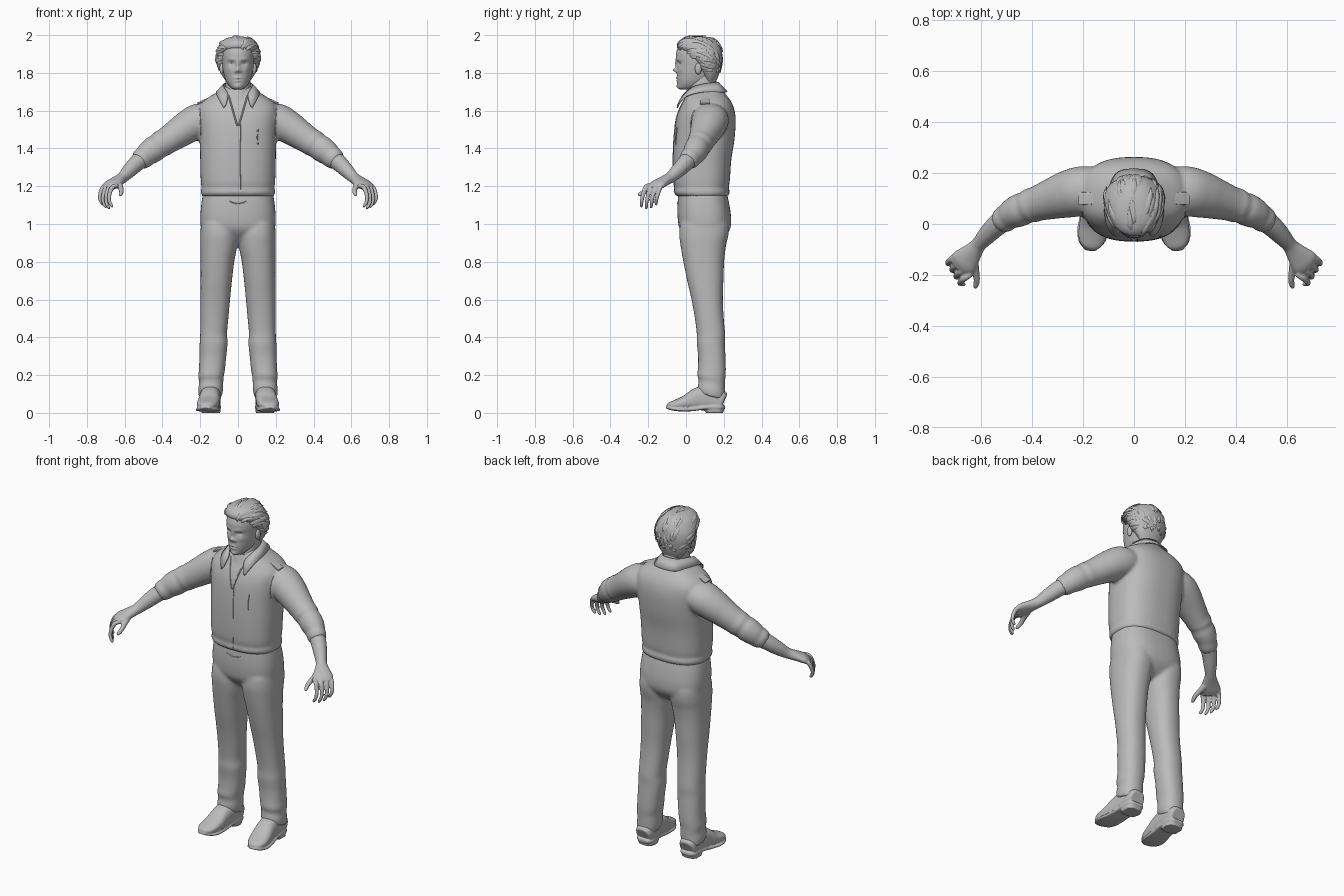
import bpy, bmesh, math, random
from mathutils import Vector
from mathutils.bvhtree import BVHTree

random.seed(4)
grey = bpy.data.materials.new("plain grey")
grey.diffuse_color = (0.5, 0.5, 0.5, 1)


def spline(rows, steps):
    """Catmull-Rom interpolation of tuples of numbers."""
    out = []
    for i in range(len(rows) - 1):
        a, b, c, d = (rows[max(i - 1, 0)], rows[i], rows[i + 1], rows[min(i + 2, len(rows) - 1)])
        for s in range(steps):
            t = s / steps
            out.append([0.5 * (2 * q + (r - p) * t + (2 * p - 5 * q + 4 * r - w) * t * t
                               + (3 * q - p - 3 * r + w) * t ** 3) for p, q, r, w in zip(a, b, c, d)])
    return out + [list(rows[-1])]


def skin(bm, loops, sides=(1,)):
    for sx in sides:
        vs = [[bm.verts.new((p[0] * sx, p[1], p[2])) for p in lp] for lp in loops]
        n = len(vs[0])
        for a, b in zip(vs, vs[1:]):
            for i in range(n):
                bm.faces.new((a[i], a[(i + 1) % n], b[(i + 1) % n], b[i]))
        bm.faces.new(vs[0])
        bm.faces.new(vs[-1])


def unit_ring(seg, n):
    f = lambda v: math.copysign(abs(v) ** (2 / n), v)
    return [(f(math.cos(2 * math.pi * i / seg)), f(math.sin(2 * math.pi * i / seg))) for i in range(seg)]


def stack(bm, rows, sides=(1,), seg=40, steps=4, n=2.3, bump=None, tilt=0):
    """Upright loft, rows are (z, x centre, y front, y back, x half width)."""
    loops = []
    for z, xc, yf, yb, rx in spline(rows, steps):
        lp = []
        for c, s in unit_ring(seg, n):
            p = Vector((xc + rx * c, (yf + yb) / 2 + (yb - yf) / 2 * s, z))
            if bump and s < 0:
                p.y -= bump(p) * min(1, -2 * s)
            p.z -= tilt * s * max(0, 1 - z / .3)
            lp.append(p)
        loops.append(lp)
    skin(bm, loops, sides)


def tube(bm, rows, sides=(1, -1), seg=24, steps=4, n=2, ref=(0, 0, 1)):
    """Loft along a path, rows are (x, y, z, side radius, up radius)."""
    pts = spline(rows, steps)
    loops = []
    for i, p in enumerate(pts):
        t = (Vector(pts[min(i + 1, len(pts) - 1)][:3]) - Vector(pts[max(i - 1, 0)][:3])).normalized()
        side = t.cross(Vector(ref)).normalized()
        up = side.cross(t)
        loops.append([Vector(p[:3]) + side * p[3] * c + up * p[4] * s for c, s in unit_ring(seg, n)])
    skin(bm, loops, sides)


def finish(name, bm, voxel=0, thick=0, angle=50, soft=4):
    bmesh.ops.recalc_face_normals(bm, faces=bm.faces)
    me = bpy.data.meshes.new(name)
    bm.to_mesh(me)
    bm.free()
    ob = bpy.data.objects.new(name, me)
    bpy.context.collection.objects.link(ob)
    me.materials.append(grey)
    bpy.context.view_layer.objects.active = ob
    ob.select_set(True)
    bpy.ops.object.shade_smooth_by_angle(angle=math.radians(angle))
    ob.select_set(False)
    if thick:
        m = ob.modifiers.new("thickness", 'SOLIDIFY')
        m.thickness, m.offset = thick, 0
    if voxel:
        m = ob.modifiers.new("blend", 'REMESH')
        m.mode, m.voxel_size, m.use_smooth_shade = 'VOXEL', voxel, True
        m = ob.modifiers.new("soften", 'SMOOTH')
        m.factor, m.iterations = 0.5, soft
    return ob


def surface(ob):
    bpy.context.view_layer.update()
    return BVHTree.FromObject(ob, bpy.context.evaluated_depsgraph_get())


def seam(name, tree, lines, sides=(1,), r=0.0035):
    """Thin raised stitching projected onto the front of a garment."""
    bm = bmesh.new()
    for line in lines:
        rows = []
        for x, z in spline(line, 8):
            hit = tree.ray_cast(Vector((x, -1, z)), Vector((0, 1, 0)))[0]
            if hit:
                rows.append((x, hit.y, z, r, r))
        tube(bm, rows, sides, seg=6, steps=1, ref=(0, 1, 0))
    finish(name, bm)


# shirt body with sleeves
bm = bmesh.new()
stack(bm, [(1.145, 0, -.035, .215, .182), (1.155, 0, -.058, .228, .194), (1.175, 0, -.064, .232, .197),
           (1.19, 0, -.06, .226, .193), (1.23, 0, -.067, .232, .197), (1.34, 0, -.069, .24, .2),
           (1.45, 0, -.065, .257, .203), (1.55, 0, -.053, .263, .211), (1.61, 0, -.034, .255, .211),
           (1.65, 0, -.014, .238, .185), (1.685, 0, .0, .212, .132), (1.712, 0, .015, .19, .088),
           (1.73, 0, .03, .175, .068)], n=2.5, seg=56)
tube(bm, [(.12, .13, 1.555, .09, .07), (.2, .129, 1.548, .098, .092), (.26, .117, 1.518, .093, .089),
          (.32, .099, 1.479, .081, .08), (.38, .08, 1.439, .069, .072), (.405, .072, 1.424, .069, .072),
          (.42, .066, 1.413, .062, .067), (.445, .056, 1.397, .065, .07), (.475, .042, 1.374, .06, .065),
          (.492, .031, 1.358, .053, .059), (.51, .018, 1.345, .053, .058), (.527, .006, 1.331, .045, .048)])
shirt = finish("shirt", bm, voxel=.009)

# trousers
bm = bmesh.new()
stack(bm, [(1.17, 0, -.04, .215, .184), (1.1, 0, -.045, .23, .195), (1.03, 0, -.044, .239, .199),
           (.97, 0, -.032, .232, .19), (.92, 0, .01, .195, .13), (.89, 0, .05, .15, .06)], n=2.6)
stack(bm, [(1.1, .09, .02, .18, .06), (1.02, .1, -.025, .222, .09), (.95, .1, -.036, .226, .099),
           (.88, .102, -.028, .211, .097), (.8, .109, -.014, .202, .089), (.7, .115, .006, .198, .083),
           (.6, .12, .029, .195, .078), (.5, .125, .047, .2, .074), (.42, .129, .057, .207, .071),
           (.37, .129, .057, .206, .074), (.3, .133, .064, .209, .071), (.23, .138, .063, .211, .069),
           (.19, .143, .06, .208, .067), (.16, .142, .067, .207, .064), (.12, .145, .062, .206, .066),
           (.085, .147, .066, .204, .06)], sides=(1, -1), n=2.3, tilt=.025)
trousers = finish("trousers", bm, voxel=.009)

# shoes: upper, sole and heel blended together
bm = bmesh.new()
tube(bm, [(.144, .201, .06, .04, .04), (.144, .188, .064, .05, .056), (.145, .12, .078, .054, .068),
          (.149, .06, .073, .055, .06), (.156, 0, .055, .058, .039), (.164, -.05, .045, .055, .026),
          (.168, -.085, .039, .04, .018), (.17, -.1, .037, .016, .009)], n=2.5)
tube(bm, [(.144, .206, .03, .03, .01), (.144, .18, .03, .053, .01), (.147, .1, .028, .054, .01),
          (.154, .03, .019, .058, .01), (.162, -.03, .017, .062, .009), (.168, -.075, .022, .049, .008),
          (.17, -.104, .03, .02, .007)], n=4)
stack(bm, [(0, .144, .105, .197, .05), (.04, .144, .09, .205, .053)], sides=(1, -1), n=2.8)
finish("shoe", bm, voxel=.005, soft=2)

# forearms, hands
bm = bmesh.new()
tube(bm, [(.5, .026, 1.352, .045, .047), (.54, -.007, 1.318, .042, .044), (.575, -.042, 1.283, .037, .039),
          (.607, -.078, 1.25, .03, .031), (.625, -.1, 1.236, .035, .028), (.65, -.13, 1.22, .048, .026),
          (.672, -.154, 1.206, .055, .024), (.69, -.172, 1.19, .044, .016)])
for k in range(4):
    x, y = .708 - .016 * k, -.128 - .026 * k
    l = (.85, 1, 1.04, .95)[k]
    tube(bm, [(x - .022, y + .01, 1.206, .011, .011), (x + .006, y - .008, 1.194, .0125, .0125),
              (x + .02, y - .02, 1.192 - .035 * l, .0115, .0115), (x + .022, y - .028, 1.192 - .072 * l, .01, .01),
              (x + .009, y - .03, 1.192 - .1 * l, .0085, .0085), (x + .002, y - .03, 1.192 - .108 * l, .004, .004)],
         seg=12, ref=(.4, .9, .1))
tube(bm, [(.632, -.115, 1.225, .019, .017), (.628, -.155, 1.208, .019, .017), (.62, -.195, 1.188, .014, .014),
          (.617, -.222, 1.172, .0125, .0125), (.622, -.245, 1.156, .01, .01), (.625, -.252, 1.15, .004, .004)], seg=12)
finish("forearm_and_hand", bm, voxel=.0045, soft=3)

# neck and undershirt band
bm = bmesh.new()
stack(bm, [(1.62, 0, .0, .16, .075), (1.7, 0, .008, .165, .068), (1.76, 0, .02, .16, .066), (1.8, 0, .03, .15, .06)])
finish("neck", bm)
bm = bmesh.new()
stack(bm, [(1.66, 0, -.012, .178, .078), (1.69, 0, -.002, .174, .074), (1.708, 0, .004, .17, .071)])
finish("undershirt_band", bm)

# head with sculpted face: (x, z, x spread, z spread, height)
BUMPS = [(0, 1.847, .011, .022, .010), (0, 1.815, .012, .011, .022), (.015, 1.808, .007, .007, .008),
         (.033, 1.85, .015, .009, -.011), (.033, 1.872, .022, .007, .006), (0, 1.773, .02, .005, .006),
         (0, 1.758, .017, .005, .005), (0, 1.765, .02, .0025, -.004), (0, 1.728, .018, .012, .006),
         (.046, 1.818, .018, .014, .004)]


def face(p):
    return sum(h * math.exp(-((abs(p.x) - x) / a) ** 2 - ((p.z - z) / b) ** 2) for x, z, a, b, h in BUMPS)


bm = bmesh.new()
stack(bm, [(1.712, 0, -.03, .03, .018), (1.722, 0, -.042, .075, .038), (1.75, 0, -.046, .125, .06),
           (1.79, 0, -.048, .155, .074), (1.84, 0, -.047, .172, .083), (1.9, 0, -.053, .176, .085),
           (1.95, 0, -.032, .165, .078), (1.98, 0, .01, .13, .045)], seg=96, steps=9, n=2.1, bump=face)
finish("head", bm, angle=80)
bm = bmesh.new()
for s in (1, -1):
    for loc, size in (((.033 * s, -.019, 1.85), (.013, .012, .008)), ((.086 * s, .065, 1.822), (.012, .018, .03))):
        v = bmesh.ops.create_uvsphere(bm, u_segments=16, v_segments=10, radius=1)["verts"]
        bmesh.ops.scale(bm, verts=v, vec=size)
        bmesh.ops.translate(bm, verts=v, vec=loc)
finish("eyes_and_ears", bm)

# hair cap with swept locks
bm = bmesh.new()
stack(bm, [(1.745, 0, .1, .155, .055), (1.785, 0, .085, .172, .084), (1.83, 0, .055, .184, .103),
           (1.87, 0, .025, .19, .115), (1.905, 0, -.01, .191, .115), (1.935, 0, -.045, .184, .106),
           (1.962, 0, -.043, .167, .09), (1.982, 0, -.018, .142, .064), (1.992, 0, .02, .105, .03)], n=2)
hair = finish("hair", bm)
tree = surface(hair)
bm = bmesh.new()
core = Vector((0, .07, 1.87))
for k in range(110):
    a, h = random.uniform(0, 2 * math.pi), random.uniform(-.5, .95)
    d = Vector((math.cos(a) * math.sqrt(1 - h * h), math.sin(a) * math.sqrt(1 - h * h), h))
    flow = Vector((d.x * .3, 1, -.25 - .5 * max(d.y, 0)))
    rows = []
    for j, r in enumerate((.004, .011, .009, .001)):
        dj = (d + flow * .22 * j).normalized()
        hit = tree.ray_cast(core + dj, -dj)[0]
        if hit:
            rows.append((*(hit + dj * (-.002 + .0025 * j)), r, r * .45))
    if len(rows) == 4 and rows[0][2] < 1.99:
        tube(bm, rows, sides=(1,), seg=6, steps=3, ref=d)
finish("hair_locks", bm)

# folded collar
INNER = [(0, .17, 1.75), (.05, .153, 1.748), (.076, .09, 1.74), (.072, .03, 1.722), (.052, -.013, 1.685), (.064, -.044, 1.63)]
OUTER = [(0, .217, 1.7), (.072, .195, 1.697), (.113, .09, 1.698), (.11, .012, 1.68), (.096, -.026, 1.65), (.076, -.047, 1.615)]
bm = bmesh.new()
for s in (1, -1):
    rows = [[bm.verts.new((p[0] * s, p[1], p[2])) for p in spline(e, 5)] for e in (INNER, OUTER)]
    for i in range(len(rows[0]) - 1):
        bm.faces.new((rows[0][i], rows[0][i + 1], rows[1][i + 1], rows[1][i]))
bmesh.ops.remove_doubles(bm, verts=bm.verts, dist=.0005)
finish("collar", bm, thick=.006)

# neck opening, placket, pocket and armhole stitching, trouser fly
tree = surface(shirt)
seam("neck_opening", tree, [[(.05, 1.68), (.03, 1.61), (.004, 1.52)]], (1, -1), .004)
seam("placket", tree, [[(.012, 1.53), (.014, 1.35), (.012, 1.17)]], r=.0025)
seam("pocket", tree, [[(.105, 1.42), (.102, 1.46), (.106, 1.51)]])
seam("armhole", tree, [[(.196, 1.47), (.198, 1.54), (.203, 1.61)]], (1, -1), .0025)
seam("fly", surface(trousers), [[(.045, 1.12), (0, 1.108), (-.045, 1.12)]], r=.0025)

# shoulder straps
bm = bmesh.new()
tube(bm, [(.13, .1, 1.674, .02, .004), (.165, .1, 1.66, .023, .005), (.215, .1, 1.637, .026, .005)], n=5, seg=16)
finish("shoulder_strap", bm)
